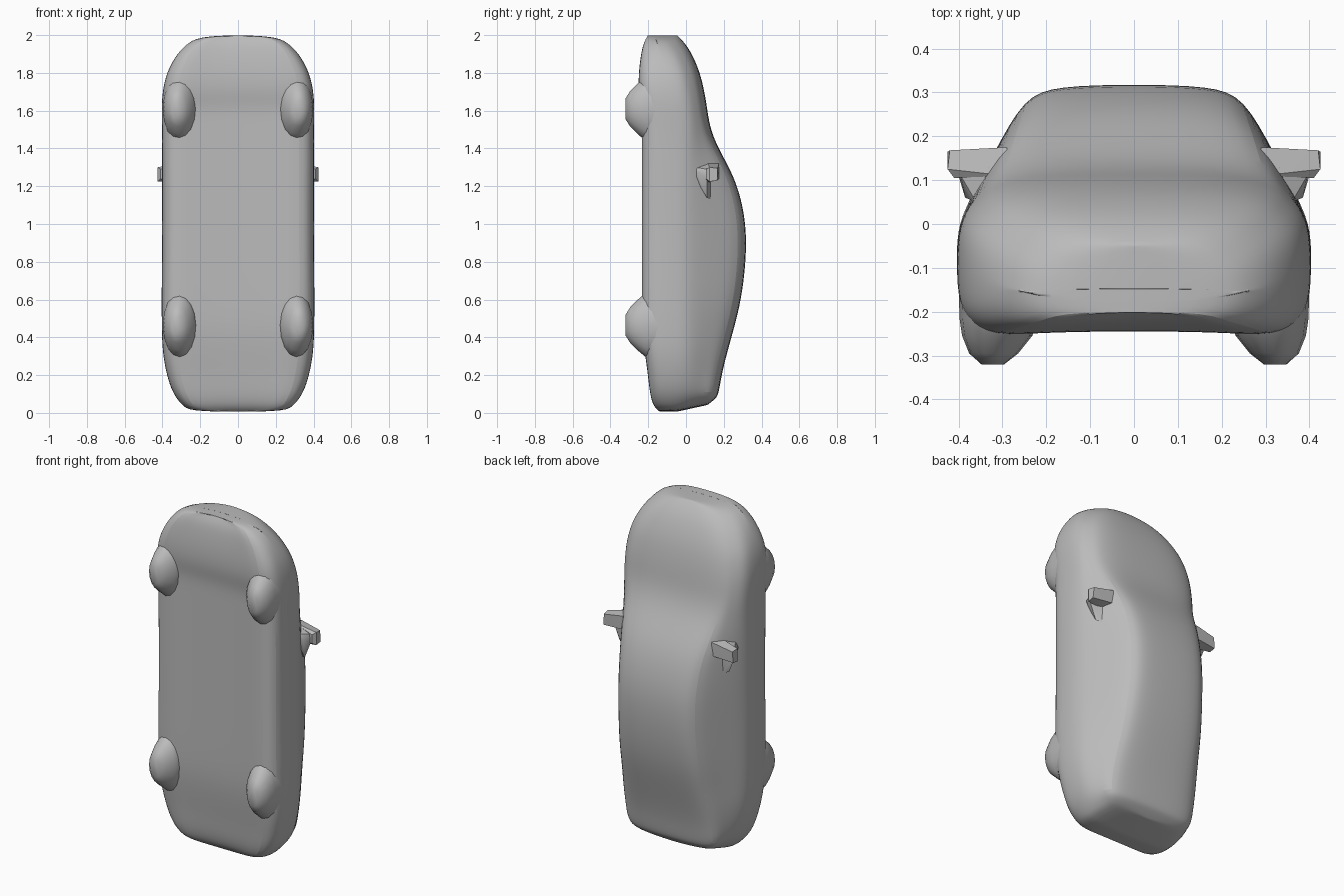
import bpy, bmesh, math
from mathutils import Vector

if "Cube" in bpy.data.objects:
    bpy.data.objects.remove(bpy.data.objects["Cube"])

grey = bpy.data.materials.new("plain_grey")
grey.diffuse_color = (0.5, 0.5, 0.5, 1)
grey.use_nodes = True
grey.node_tree.nodes["Principled BSDF"].inputs["Base Color"].default_value = grey.diffuse_color


def finish(name, bm, levels=0, angle=40):
    bmesh.ops.recalc_face_normals(bm, faces=bm.faces)
    me = bpy.data.meshes.new(name)
    bm.to_mesh(me)
    bm.free()
    ob = bpy.data.objects.new(name, me)
    bpy.context.collection.objects.link(ob)
    me.materials.append(grey)
    if levels:
        mod = ob.modifiers.new("round", 'SUBSURF')
        mod.levels = mod.render_levels = levels
    bpy.ops.object.select_all(action='DESELECT')
    ob.select_set(True)
    bpy.context.view_layer.objects.active = ob
    bpy.ops.object.shade_smooth_by_angle(angle=math.radians(angle))
    return ob


# Body stations along the car: z, half width, floor y, top y, roof half width
stations = [
    (0.005, 0.24, -0.13, 0.11, 0.20),
    (0.03, 0.29, -0.165, 0.155, 0.25),
    (0.10, 0.345, -0.185, 0.170, 0.29),
    (0.20, 0.378, -0.195, 0.185, 0.29),
    (0.32, 0.400, -0.212, 0.215, 0.28),
    (0.45, 0.404, -0.226, 0.252, 0.265),
    (0.60, 0.405, -0.228, 0.290, 0.26),
    (0.80, 0.403, -0.228, 0.315, 0.25),
    (1.00, 0.402, -0.228, 0.317, 0.25),
    (1.18, 0.402, -0.228, 0.278, 0.26),
    (1.30, 0.402, -0.228, 0.226, 0.28),
    (1.42, 0.402, -0.228, 0.158, 0.30),
    (1.52, 0.403, -0.228, 0.122, 0.32),
    (1.62, 0.405, -0.228, 0.108, 0.32),
    (1.70, 0.400, -0.245, 0.095, 0.31),
    (1.80, 0.380, -0.245, 0.072, 0.29),
    (1.90, 0.325, -0.232, 0.030, 0.24),
    (1.96, 0.265, -0.218, -0.010, 0.19),
    (2.00, 0.190, -0.195, -0.050, 0.14),
]


def section(z, w, yb, yt, r):
    s = min(0.03, yt - 0.09)          # shoulder line under the windows
    half = [(0, yb), (0.5 * w, yb - 0.002), (0.84 * w, yb - 0.012),
            (0.97 * w, yb + 0.03), (w, yb + 0.1 * (yt - yb) + 0.05),
            (w, s - 0.06), (0.965 * w, s),
            (0.45 * r + 0.55 * 0.92 * w, 0.5 * (s + yt) - 0.005),
            (r, yt - 0.025), (0.7 * r, yt), (0, yt + 0.004)]
    ring = half + [(-x, y) for x, y in half[-2:0:-1]]
    lean = 0.22 if z < 0.05 else 0    # tail leans forward towards the boot lid
    return [Vector((x, y, z + lean * max(0, y + 0.05))) for x, y in ring]


bm = bmesh.new()
rings = [[bm.verts.new(p) for p in section(*s)] for s in stations]
n = len(rings[0])
for a, b in zip(rings, rings[1:]):
    for i in range(n):
        j = (i + 1) % n
        bm.faces.new((a[i], a[j], b[j], b[i]))
# Tail and nose caps, stitched in strips from floor to top
for ring in (rings[0], rings[-1]):
    h = n // 2
    bm.faces.new((ring[0], ring[1], ring[n - 1]))
    for i in range(1, h - 1):
        bm.faces.new((ring[i], ring[i + 1], ring[n - i - 1], ring[n - i]))
    bm.faces.new((ring[h - 1], ring[h], ring[h + 1]))
finish("car_body", bm, levels=2)


# Wheels: flared lumps under the body, (y, x-centre, x-radius, z-radius)
def wheel(name, side, zc):
    bm = bmesh.new()
    layers = [(-0.12, 0.315, 0.085, 0.185), (-0.215, 0.308, 0.090, 0.168),
              (-0.255, 0.312, 0.080, 0.135), (-0.295, 0.320, 0.056, 0.095),
              (-0.320, 0.322, 0.026, 0.055)]
    rings = []
    for y, xc, rx, rz in layers:
        rings.append([bm.verts.new((side * (xc + rx * math.cos(t)), y,
                                    zc + rz * math.sin(t)))
                      for t in [k * math.tau / 16 for k in range(16)]])
    for a, b in zip(rings, rings[1:]):
        for i in range(16):
            j = (i + 1) % 16
            bm.faces.new((a[i], a[j], b[j], b[i]))
    bm.faces.new(rings[0])
    bm.faces.new(rings[-1])
    finish(name, bm, angle=50)


# Door mirrors: tapered housing with a thin foot down to the door
def hull(name, pts, side):
    bm = bmesh.new()
    vs = [bm.verts.new((side * x, y, z)) for x, y, z in pts]
    bmesh.ops.convex_hull(bm, input=vs)
    finish(name, bm, angle=35)


housing = [(0.29, 0.11, 1.22), (0.29, 0.11, 1.33), (0.29, 0.175, 1.24),
           (0.29, 0.175, 1.32), (0.41, 0.105, 1.24), (0.41, 0.105, 1.29),
           (0.425, 0.125, 1.225), (0.425, 0.125, 1.30),
           (0.425, 0.165, 1.23), (0.42, 0.168, 1.295)]
foot = [(0.36, 0.05, 1.24), (0.36, 0.05, 1.30), (0.385, 0.06, 1.27),
        (0.33, 0.13, 1.13), (0.36, 0.11, 1.14), (0.40, 0.11, 1.24),
        (0.395, 0.11, 1.29), (0.33, 0.13, 1.32)]

for side, label in ((1, "right"), (-1, "left")):
    wheel("rear_wheel_" + label, side, 0.465)
    wheel("front_wheel_" + label, side, 1.61)
    hull("mirror_housing_" + label, housing, side)
    hull("mirror_foot_" + label, foot, side)
